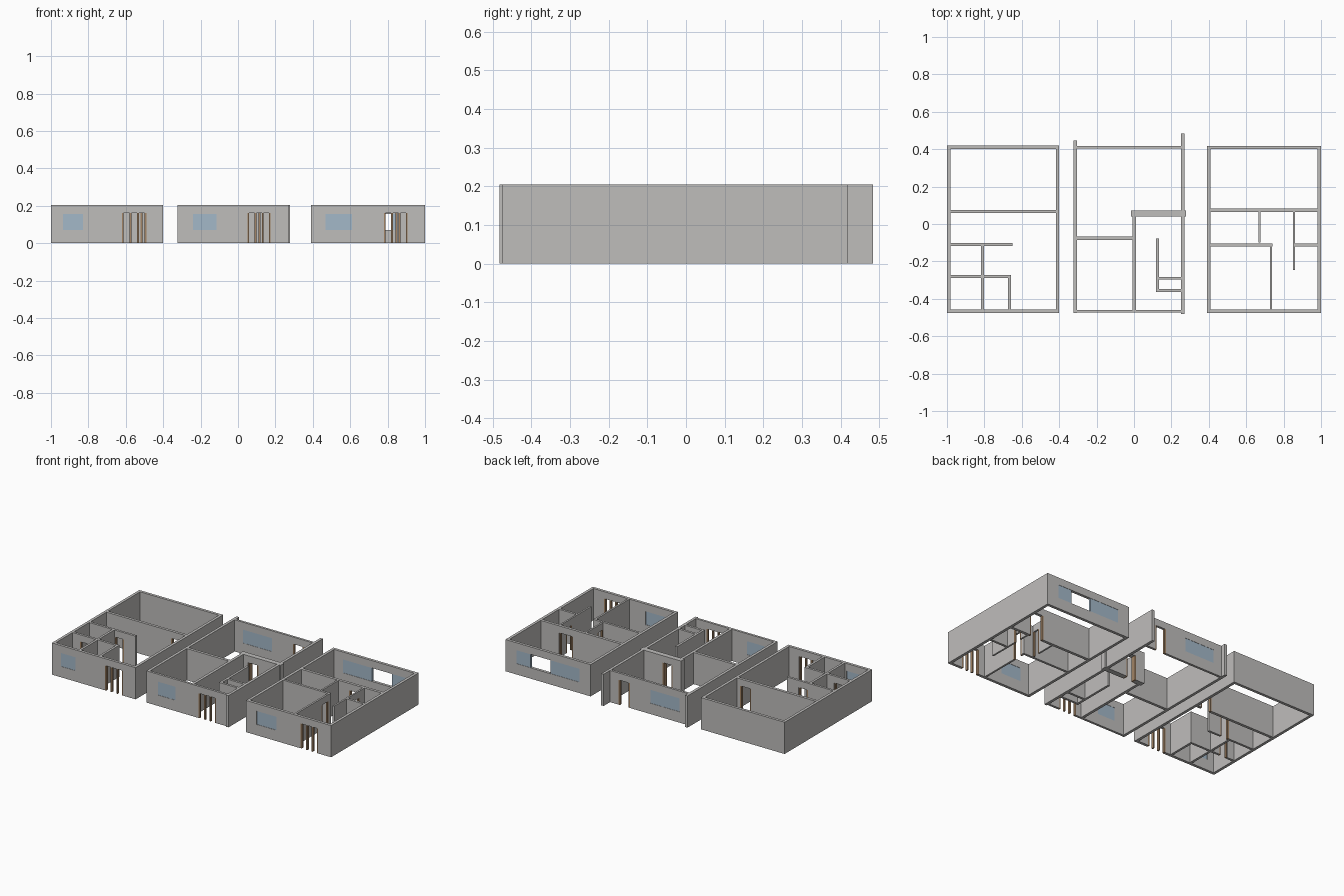
import bpy, bmesh

cube = bpy.data.objects.get("Cube")
if cube:
    bpy.data.objects.remove(cube, do_unlink=True)


def make_material(name, color):
    mat = bpy.data.materials.new(name)
    mat.use_nodes = True
    mat.diffuse_color = color
    mat.node_tree.nodes["Principled BSDF"].inputs["Base Color"].default_value = color
    return mat


GREY = make_material("wall_grey", (0.52, 0.51, 0.50, 1))
BLUE = make_material("glass_blue", (0.37, 0.48, 0.58, 1))
TAN = make_material("timber_tan", (0.36, 0.23, 0.13, 1))

HEIGHT, DOOR_TOP = 0.205, 0.16
SILL, HEAD = 0.07, 0.157
THICK, POST = 0.018, 0.009


def make_object(name, boxes, mat):
    """One mesh made from (low corner, high corner) boxes."""
    if not boxes:
        return
    bm = bmesh.new()
    for low, high in boxes:
        verts = bmesh.ops.create_cube(bm, size=1)["verts"]
        for v in verts:
            v.co = [l + (c + 0.5) * (h - l) for c, l, h in zip(v.co, low, high)]
    mesh = bpy.data.meshes.new(name)
    bm.to_mesh(mesh)
    bm.free()
    mesh.materials.append(mat)
    bpy.context.collection.objects.link(bpy.data.objects.new(name, mesh))


def wall(name, axis, at, start, end, openings=(), t=THICK):
    """Wall along x or y, centred on `at`, split around its openings.
    Each opening is (low, high, kind): window, gap, door or entrance."""
    def box(a, b, z0, z1, thick=t):
        lo, hi = at - thick / 2, at + thick / 2
        if axis == "x":
            return (a, lo, z0), (b, hi, z1)
        return (lo, a, z0), (hi, b, z1)

    solid, glass, posts = [], [], []
    cursor = start
    for lo, hi, kind in sorted(openings):
        if lo > cursor:
            solid.append(box(cursor, lo, 0, HEIGHT))
        if kind in ("window", "gap"):
            solid += [box(lo, hi, 0, SILL), box(lo, hi, HEAD, HEIGHT)]
            if kind == "window":
                glass.append(box(lo, hi, SILL, HEAD, t * 0.8))
        else:
            solid.append(box(lo, hi, DOOR_TOP, HEIGHT))
            # Jambs at both sides, plus two mullions in an entrance
            count = 4 if kind == "entrance" else 2
            step = (hi - lo - POST) / (count - 1)
            for i in range(count):
                p = lo + i * step
                posts.append(box(p, p + POST, 0, DOOR_TOP, t * 0.9))
        cursor = hi
    if end > cursor:
        solid.append(box(cursor, end, 0, HEIGHT))
    make_object(name, solid, GREY)
    make_object(name + "_glass", glass, BLUE)
    make_object(name + "_door_posts", posts, TAN)


# Right-hand unit (-x)
wall("unit_a_front_wall", "x", -0.466, -1, -0.40,
     [(-0.935, -0.83, "window"), (-0.62, -0.49, "entrance")])
wall("unit_a_back_wall", "x", 0.411, -1, -0.40)
wall("unit_a_outer_wall", "y", -0.991, -0.475, 0.42)
wall("unit_a_inner_side_wall", "y", -0.409, -0.475, 0.42)
wall("unit_a_cross_wall", "x", 0.067, -0.99, -0.41, [(-0.52, -0.44, "door")])
wall("unit_a_hall_wall", "x", -0.11, -0.99, -0.65, [(-0.80, -0.735, "door")], 0.015)
wall("unit_a_bath_wall", "x", -0.28, -0.99, -0.657, [(-0.93, -0.87, "door")], 0.015)
wall("unit_a_partition", "y", -0.81, -0.47, -0.11, t=0.015)
wall("unit_a_short_partition", "y", -0.665, -0.47, -0.28, t=0.015)

# Middle unit
wall("unit_b_front_wall", "x", -0.467, -0.32, 0.265,
     [(-0.24, -0.115, "window"), (0.05, 0.175, "entrance")], 0.015)
wall("unit_b_back_wall", "x", 0.41, -0.315, 0.26,
     [(-0.247, -0.037, "window"), (0.11, 0.19, "door")], 0.015)
wall("unit_b_right_wall", "y", -0.315, -0.475, 0.447)
wall("unit_b_left_wall", "y", 0.26, -0.482, 0.483)
wall("unit_b_thick_wall", "x", 0.056, -0.016, 0.278, [(0.045, 0.118, "door")], 0.034)
wall("unit_b_cross_wall", "x", -0.077, -0.315, 0.0)
wall("unit_b_partition", "y", 0.002, -0.47, 0.05)
wall("unit_b_bath_wall", "y", 0.125, -0.363, -0.077, t=0.015)
for i, y in enumerate((-0.29, -0.355)):
    wall(f"unit_b_closet_wall_{i + 1}", "x", y, 0.125, 0.255, t=0.015)

# Left-hand unit (+x)
wall("unit_c_front_wall", "x", -0.467, 0.39, 1,
     [(0.467, 0.61, "window"), (0.78, 0.907, "entrance")])
wall("unit_c_back_wall", "x", 0.409, 0.39, 1,
     [(0.47, 0.677, "window"), (0.677, 0.82, "gap"), (0.82, 0.92, "window")])
wall("unit_c_inner_side_wall", "y", 0.399, -0.475, 0.418)
wall("unit_c_outer_wall", "y", 0.991, -0.475, 0.418)
wall("unit_c_cross_wall", "x", 0.073, 0.40, 0.99, [(0.75, 0.85, "door")])
wall("unit_c_hall_wall", "x", -0.113, 0.40, 0.74, t=0.015)
wall("unit_c_short_wall", "x", -0.113, 0.853, 0.99, t=0.015)
wall("unit_c_partition", "y", 0.732, -0.47, -0.113, [(-0.20, -0.13, "door")], 0.012)
wall("unit_c_bath_partition", "y", 0.67, -0.10, 0.073, [(-0.10, -0.045, "door")], 0.011)
wall("unit_c_store_partition", "y", 0.855, -0.245, 0.073, [(-0.05, 0.012, "door")], 0.011)
